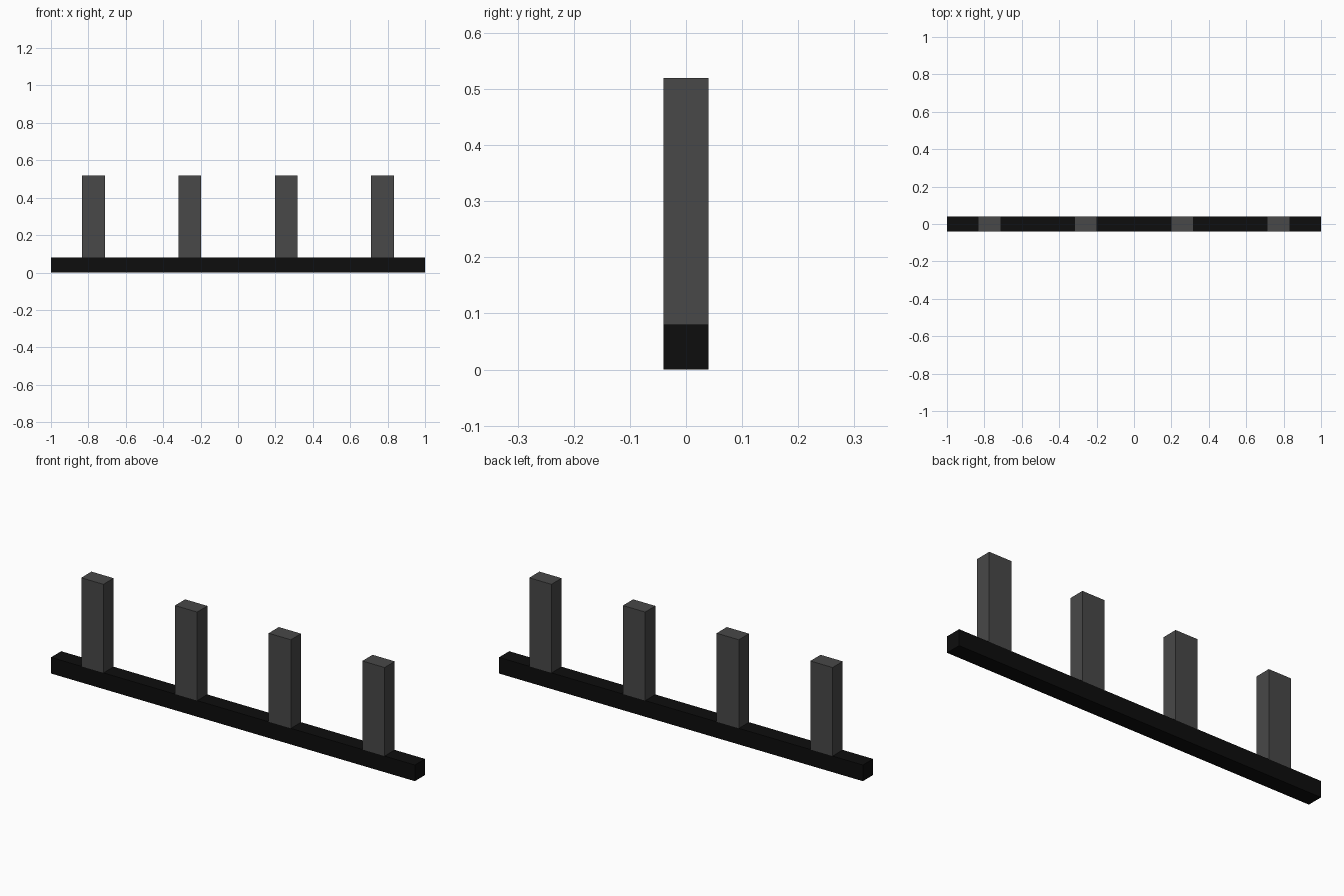
import bpy

cube = bpy.data.objects.get("Cube")
if cube:
    bpy.data.objects.remove(cube, do_unlink=True)


def material(name, level):
    mat = bpy.data.materials.new(name)
    mat.use_nodes = True
    colour = (level, level, level, 1)
    mat.diffuse_color = colour
    mat.node_tree.nodes["Principled BSDF"].inputs["Base Color"].default_value = colour
    return mat


def box(name, size, x, bottom, mat):
    bpy.ops.mesh.primitive_cube_add(size=1, location=(x, 0, bottom + size[2] / 2))
    obj = bpy.context.object
    obj.name = name
    obj.scale = size
    bpy.ops.object.transform_apply(location=False, rotation=False, scale=True)
    obj.data.materials.append(mat)
    return obj


black = material("black", 0.004)
dark_grey = material("dark grey", 0.065)

DEPTH = 0.08
RAIL_HEIGHT = 0.08
POST_COUNT = 4
SPACING = 0.515

# Long base rail
box("base_rail", (2, DEPTH, RAIL_HEIGHT), 0, 0, black)

# Evenly spaced upright posts standing on the rail
for i in range(POST_COUNT):
    x = (i - (POST_COUNT - 1) / 2) * SPACING
    box(f"post_{i + 1}", (0.122, DEPTH, 0.44), x, RAIL_HEIGHT, dark_grey)
